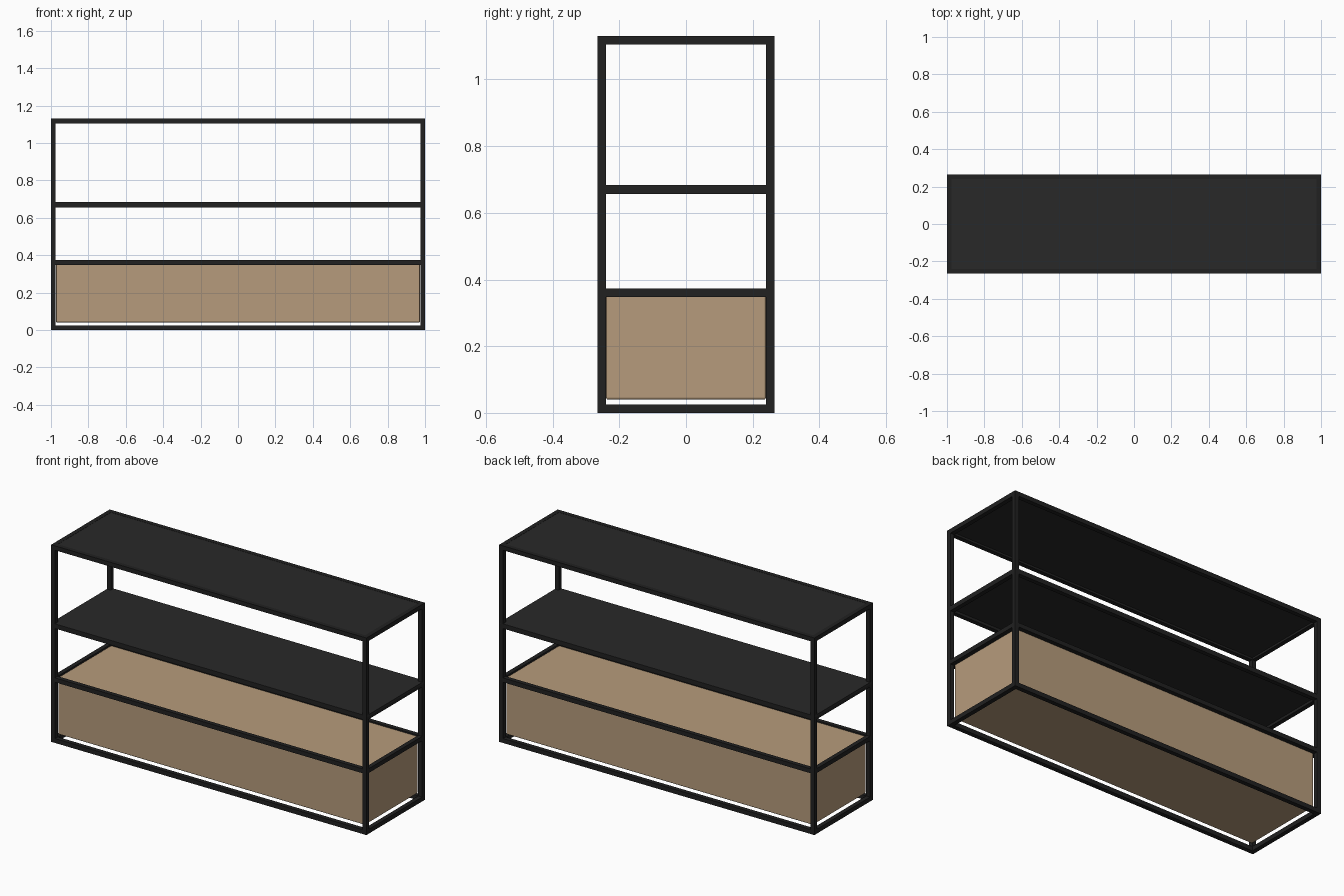
import bpy

if "Cube" in bpy.data.objects:
    bpy.data.objects.remove(bpy.data.objects["Cube"])

W, D, H, T = 1.0, 0.265, 1.13, 0.025   # half width, half depth, height, bar thickness


def material(name, color):
    m = bpy.data.materials.new(name)
    m.diffuse_color = (*color, 1)
    m.use_nodes = True
    m.node_tree.nodes["Principled BSDF"].inputs["Base Color"].default_value = m.diffuse_color
    return m


steel = material("black_steel", (0.015, 0.015, 0.015))
board = material("dark_board", (0.022, 0.022, 0.022))
wood = material("light_wood", (0.47, 0.33, 0.20))


def box(name, lo, hi, mat, bevel=0.0):
    center = [(a + b) / 2 for a, b in zip(lo, hi)]
    bpy.ops.mesh.primitive_cube_add(size=1, location=center)
    ob = bpy.context.object
    ob.name = name
    ob.scale = [b - a for a, b in zip(lo, hi)]
    bpy.ops.object.transform_apply(location=False, rotation=False, scale=True)
    ob.data.materials.append(mat)
    if bevel:
        mod = ob.modifiers.new("bevel", 'BEVEL')
        mod.width = bevel
        mod.segments = 2
    return ob


# corner posts
for sx, nx in ((-1, "left"), (1, "right")):
    for sy, ny in ((-1, "front"), (1, "back")):
        x, y = sx * (W - T / 2), sy * (D - T / 2)
        box(f"{ny}_{nx}_post", (x - T / 2, y - T / 2, 0),
            (x + T / 2, y + T / 2, H), steel)

# horizontal rails, one ring per level (z is the underside)
levels = {"bottom": 0.0, "cabinet": 0.348, "shelf": 0.656, "top": H - T}
for level, z in levels.items():
    for s, n in ((-1, "front"), (1, "back")):
        y = s * (D - T / 2)
        box(f"{level}_{n}_rail", (-W + T, y - T / 2, z),
            (W - T, y + T / 2, z + T), steel)
    for s, n in ((-1, "left"), (1, "right")):
        x = s * (W - T / 2)
        box(f"{level}_{n}_rail", (x - T / 2, -D + T, z),
            (x + T / 2, D - T, z + T), steel)

# top board set inside its frame, shelf board laid over its rails
box("top_board", (-W + T, -D + T, H - 0.013), (W - T, D - T, H - 0.001), board)
box("shelf_board", (-W, -D, 0.671), (W, D, 0.683), board)

# wooden storage chest hung inside the lowest bay
box("storage_chest", (-W + T + 0.002, -D + T, 0.04),
    (W - T - 0.002, D - T, 0.368), wood, bevel=0.006)
